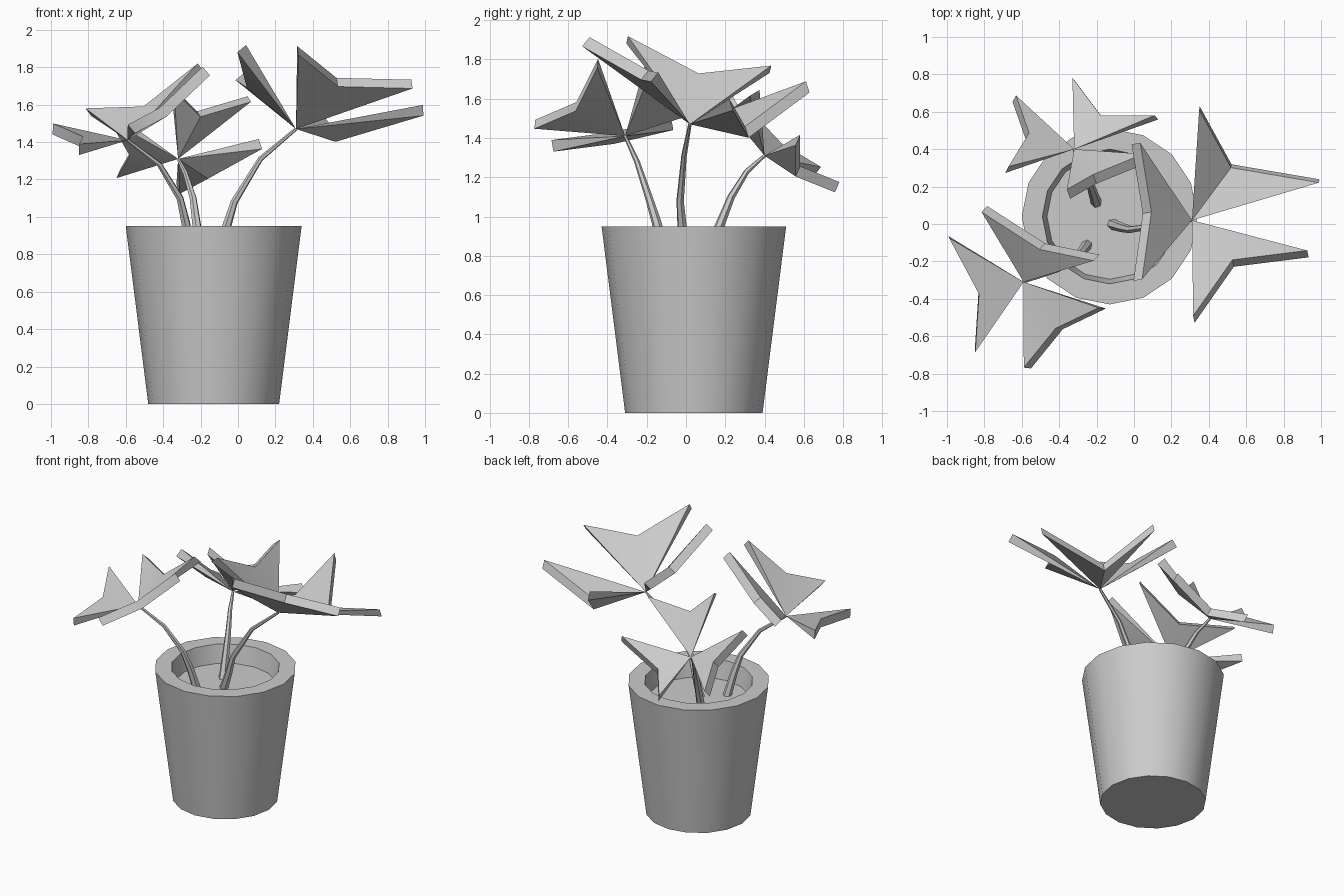
import bpy, bmesh, math
from mathutils import Vector

if "Cube" in bpy.data.objects:
    bpy.data.objects.remove(bpy.data.objects["Cube"], do_unlink=True)

grey = bpy.data.materials.new("plain_grey")
grey.use_nodes = True
colour = (0.6, 0.6, 0.6, 1)
grey.diffuse_color = colour
grey.node_tree.nodes["Principled BSDF"].inputs["Base Color"].default_value = colour


def select_only(obj):
    bpy.ops.object.select_all(action='DESELECT')
    obj.select_set(True)
    bpy.context.view_layer.objects.active = obj


def finish(bm, name, angle=35):
    bmesh.ops.recalc_face_normals(bm, faces=bm.faces)
    mesh = bpy.data.meshes.new(name)
    bm.to_mesh(mesh)
    bm.free()
    mesh.materials.append(grey)
    obj = bpy.data.objects.new(name, mesh)
    bpy.context.collection.objects.link(obj)
    select_only(obj)
    bpy.ops.object.shade_smooth_by_angle(angle=math.radians(angle))
    return obj


def pot(centre, profile, sides=16):
    """Turned pot: rings of the profile joined, closed at both ends."""
    bm = bmesh.new()
    rings = []
    for r, z in profile:
        rings.append([bm.verts.new((centre[0] + r * math.cos(2 * math.pi * i / sides),
                                    centre[1] + r * math.sin(2 * math.pi * i / sides), z))
                      for i in range(sides)])
    for a, b in zip(rings, rings[1:]):
        for i in range(sides):
            j = (i + 1) % sides
            bm.faces.new((a[i], a[j], b[j], b[i]))
    bm.faces.new(rings[0])
    bm.faces.new(rings[-1])
    return finish(bm, "pot")


def leaf(name, apex, tip_a, notch, tip_b, thick=0.06):
    """Swallow-tailed leaf, thick at the outer edge and pointed at the stem."""
    apex, *edge = [Vector(p) for p in (apex, tip_a, notch, tip_b)]
    n = (edge[0] - apex).cross(edge[2] - apex).normalized()
    if n.z < 0:
        n = -n
    bm = bmesh.new()
    point = bm.verts.new(apex)
    top = [bm.verts.new(p + n * thick / 2) for p in edge]
    low = [bm.verts.new(p - n * thick / 2) for p in edge]
    for i in range(2):
        bm.faces.new((point, top[i], top[i + 1]))
        bm.faces.new((point, low[i + 1], low[i]))
        bm.faces.new((top[i], low[i], low[i + 1], top[i + 1]))
    bm.faces.new((point, low[0], top[0]))
    bm.faces.new((point, top[2], low[2]))
    return finish(bm, name)


def stem(name, path):
    """Bent tube that thins towards the leaves."""
    cu = bpy.data.curves.new(name, 'CURVE')
    cu.dimensions = '3D'
    cu.bevel_depth = 0.03
    cu.bevel_resolution = 1
    cu.use_fill_caps = True
    sp = cu.splines.new('POLY')
    sp.points.add(len(path) - 1)
    for i, (pt, co) in enumerate(zip(sp.points, path)):
        pt.co = (*co, 1)
        pt.radius = 1 - 0.7 * i / (len(path) - 1)
    obj = bpy.data.objects.new(name, cu)
    bpy.context.collection.objects.link(obj)
    cu.materials.append(grey)
    select_only(obj)
    bpy.ops.object.convert(target='MESH')
    bpy.ops.object.shade_smooth_by_angle(angle=math.radians(50))


# Pot with a thick rim and a soil floor
pot((-0.13, 0.04), [(0.35, 0), (0.47, 0.95), (0.36, 0.95), (0.335, 0.82)])

# Each plant: stem path ending at the leaf joint, then (tip, notch, tip) per leaf
plants = {
    "right": (
        [(-0.12, 0, 0.8), (-0.06, -0.02, 0.95), (-0.02, -0.03, 1.08),
         (0.12, -0.01, 1.31), (0.31, 0.02, 1.47)],
        [((0.35, 0.62, 1.66), (0.52, 0.31, 1.43), (0.99, 0.23, 1.57)),
         ((0.32, -0.51, 1.89), (0.53, -0.21, 1.72), (0.93, -0.16, 1.71)),
         ((0.02, -0.3, 1.9), (0.07, 0.06, 1.71), (0.01, 0.43, 1.75))]),
    "left": (
        [(-0.25, -0.11, 0.8), (-0.28, -0.15, 0.97), (-0.31, -0.19, 1.1),
         (-0.42, -0.25, 1.28), (-0.59, -0.31, 1.41)],
        [((-0.57, -0.77, 1.47), (-0.4, -0.56, 1.56), (-0.17, -0.45, 1.78)),
         ((-0.99, -0.07, 1.47), (-0.83, -0.37, 1.4), (-0.85, -0.68, 1.36)),
         ((-0.8, 0.08, 1.56), (-0.49, -0.12, 1.57), (-0.2, -0.18, 1.8))]),
    "back": (
        [(-0.2, 0.11, 0.8), (-0.22, 0.17, 0.95), (-0.24, 0.23, 1.1),
         (-0.28, 0.31, 1.23), (-0.32, 0.4, 1.31)],
        [((-0.32, 0.77, 1.15), (-0.17, 0.57, 1.23), (0.12, 0.57, 1.39)),
         ((-0.64, 0.67, 1.23), (-0.57, 0.47, 1.35), (-0.68, 0.29, 1.54)),
         ((-0.35, 0.16, 1.69), (-0.21, 0.24, 1.55), (0.06, 0.35, 1.63))]),
}
for side, (path, leaves) in plants.items():
    stem(side + "_stem", path)
    for i, (a, notch, b) in enumerate(leaves, 1):
        leaf(f"{side}_leaf_{i}", path[-1], a, notch, b)
